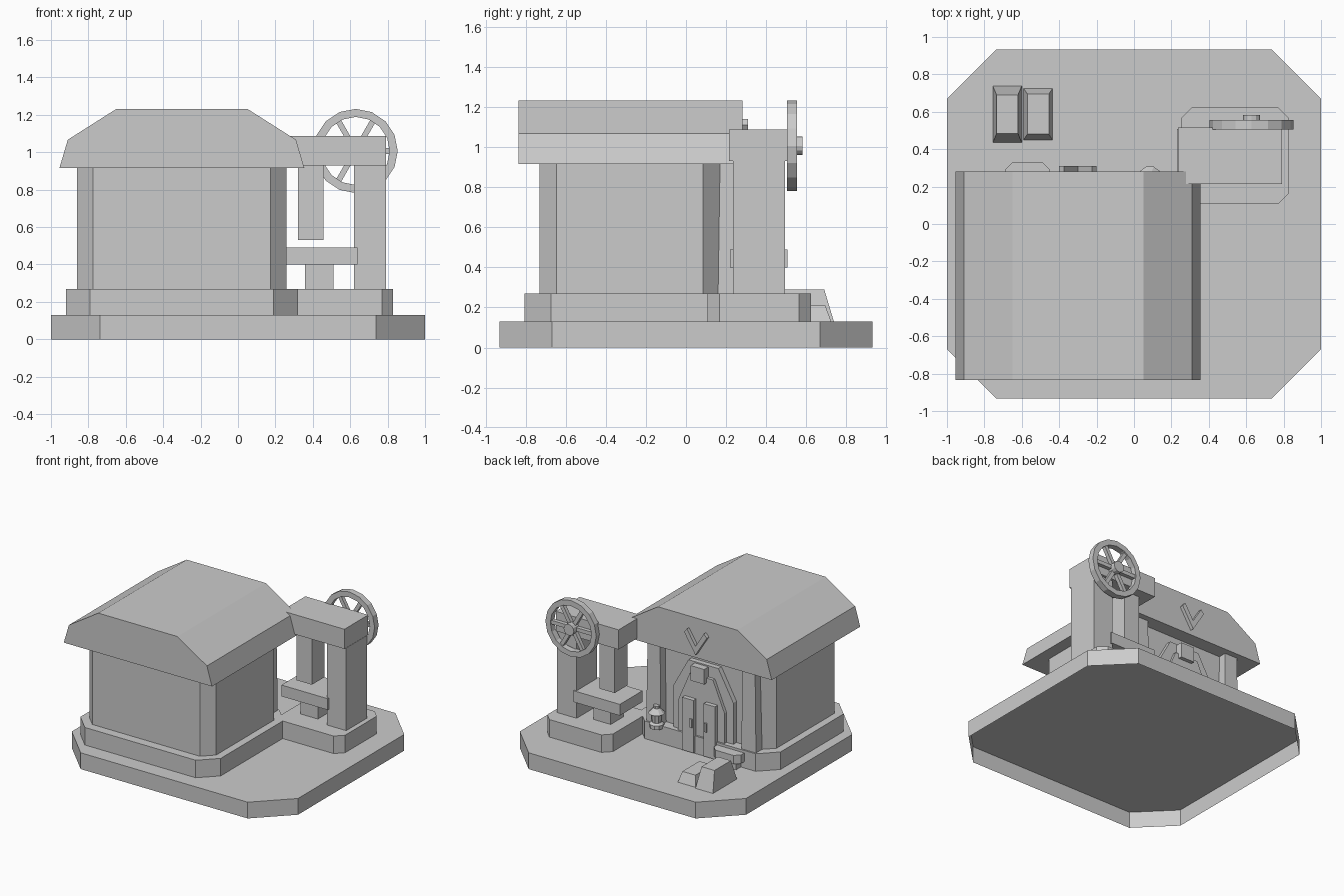
import bpy, bmesh, math
from mathutils import Matrix, Vector

cube = bpy.data.objects.get("Cube")
if cube:
    bpy.data.objects.remove(cube, do_unlink=True)

grey = bpy.data.materials.new("stone_grey")
grey.use_nodes = True
grey.diffuse_color = (0.6, 0.6, 0.6, 1)
grey.node_tree.nodes["Principled BSDF"].inputs["Base Color"].default_value = (0.6, 0.6, 0.6, 1)


def finish(name, bm, open_base=False):
    bmesh.ops.recalc_face_normals(bm, faces=bm.faces)
    if open_base:
        bmesh.ops.delete(bm, geom=[f for f in bm.faces if f.normal.z < -.9], context="FACES_ONLY")
    mesh = bpy.data.meshes.new(name)
    bm.to_mesh(mesh)
    bm.free()
    mesh.materials.append(grey)
    ob = bpy.data.objects.new(name, mesh)
    bpy.context.scene.collection.objects.link(ob)
    return ob


def prism(name, pts, low, high, axis="z", open_base=False):
    """Extrude an outline: (x, y) along z, or (x, z) along y."""
    bm = bmesh.new()
    place = (lambda p: (p[0], p[1], low)) if axis == "z" else (lambda p: (p[0], low, p[1]))
    face = bm.faces.new([bm.verts.new(place(p)) for p in pts])
    moved = bmesh.ops.extrude_face_region(bm, geom=[face])["geom"]
    step = (0, 0, high - low) if axis == "z" else (0, high - low, 0)
    bmesh.ops.translate(bm, verts=[v for v in moved if isinstance(v, bmesh.types.BMVert)], vec=step)
    return finish(name, bm, open_base)


def chamfered(name, x0, x1, y0, y1, z0, z1, c):
    prism(name, [(x0 + c, y0), (x1 - c, y0), (x1, y0 + c), (x1, y1 - c),
                 (x1 - c, y1), (x0 + c, y1), (x0, y1 - c), (x0, y0 + c)], z0, z1, open_base=True)


def box(name, x0, x1, y0, y1, z0, z1, inset=(0, 0)):
    """Box whose top may be drawn in along x and y to make a taper."""
    bm = bmesh.new()
    bmesh.ops.create_cube(bm, size=1)
    mid = Vector(((x0 + x1) / 2, (y0 + y1) / 2, (z0 + z1) / 2))
    for v in bm.verts:
        ix, iy = inset if v.co.z > 0 else (0, 0)
        v.co = mid + Vector((v.co.x * (x1 - x0 - 2 * ix), v.co.y * (y1 - y0 - 2 * iy), v.co.z * (z1 - z0)))
    return finish(name, bm)


def lathe(name, profile, centre, sides, axis="z", closed=False):
    """Revolve (radius, height) points about z or y."""
    bm = bmesh.new()
    rings = []
    for r, h in profile:
        ring = []
        for i in range(sides):
            a = 2 * math.pi * i / sides
            u, w = r * math.cos(a), r * math.sin(a)
            ring.append(bm.verts.new(Vector(centre) + Vector((u, w, h) if axis == "z" else (u, h, w))))
        rings.append(ring)
    pairs = list(zip(rings, rings[1:])) + ([(rings[-1], rings[0])] if closed else [])
    for a, b in pairs:
        for i in range(sides):
            j = (i + 1) % sides
            bm.faces.new((a[i], a[j], b[j], b[i]))
    if not closed:
        bm.faces.new(rings[0])
        bm.faces.new(rings[-1])
    return finish(name, bm)


# Ground slab, foundations and walls, all open underneath
chamfered("ground_slab", -1, 1, -.932, .932, 0, .13, .262)
chamfered("house_foundation", -.92, .32, -.805, .25, .13, .27, .13)
chamfered("hammer_foundation", .25, .83, .107, .625, .13, .27, .06)
chamfered("house_walls", -.86, .26, -.732, .17, .27, .92, .085)

# Roof
MID = -.3
right = [(.655, .915), (.61, 1.067), (.35, 1.232)]
prism("roof", [(MID + x, z) for x, z in right] + [(MID - x, z) for x, z in reversed(right)],
      -.835, .282, "y")

# Back doorway: stepped arch, door leaves, handles, keystone and columns
for name, w, top, y in (("outer_arch", .265, .84, .21), ("inner_arch", .205, .75, .235)):
    side = [(w, .2), (w, top - .24), (w * .5, top)]
    prism(name, [(MID + x, z) for x, z in side] + [(MID - x, z) for x, z in reversed(side)],
          .12, y, "y")
for s, label in ((1, "left"), (-1, "right")):
    x = MID + s * .095
    box(label + "_door_leaf", x - .05, x + .05, .2, .27, .14, .56)
    hx = MID + s * .065
    box(label + "_door_handle", hx - .01, hx + .01, .26, .28, .34, .41)
    cx = MID + s * .42
    box(label + "_column", cx - .065, cx + .065, .1, .238, .25, .925, (.01, .003))
box("keystone", MID - .045, MID + .075, .2, .265, .71, .83)

# Chevron ornament on the gable
prism("gable_chevron", [(-.3, .95), (-.2, 1.11), (-.225, 1.14), (-.3, 1.02),
                        (-.375, 1.14), (-.4, 1.11)], .275, .31, "y")

# Lantern and low bench beside the door
lathe("lantern", [(.055, 0), (.055, .03), (.038, .045), (.045, .11), (.0625, .115), (.025, .155),
                  (.025, .175)], (.085, .248, .25), 10)
box("bench_foot", -.66, -.48, .2, .31, .13, .2)
prism("bench_top", [(-.69, .2), (-.45, .2), (-.45, .29), (-.49, .33), (-.65, .33), (-.69, .29)],
      .18, .25)

# Ingots
box("tall_ingot", -.755, -.6, .435, .738, .13, .29, (.02, .048))
box("short_ingot", -.59, -.435, .45, .725, .13, .21, (.02, .03))

# Power hammer
box("hammer_beam", .235, .79, .215, .515, .93, 1.087)
box("hammer_leg", .62, .792, .235, .495, .27, .93)
box("hammer_head", .322, .457, .28, .44, .53, .93)
box("anvil_plate", .23, .638, .22, .507, .4, .49)
box("anvil_neck", .357, .51, .28, .44, .27, .4)

# Flywheel
hub = (.629, .505, 1.007)
lathe("wheel_rim", [(.225, 0), (.225, .05), (.182, .05), (.182, 0)], hub, 16, "y", True)
lathe("wheel_hub", [(.045, -.03), (.045, .077)], hub, 12, "y")
for i in range(6):
    spoke = box("wheel_spoke", -.015, .015, .01, .04, .03, .19)
    spoke.data.transform(Matrix.Translation(hub) @ Matrix.Rotation(math.radians(60 * i + 30), 4, "Y"))
